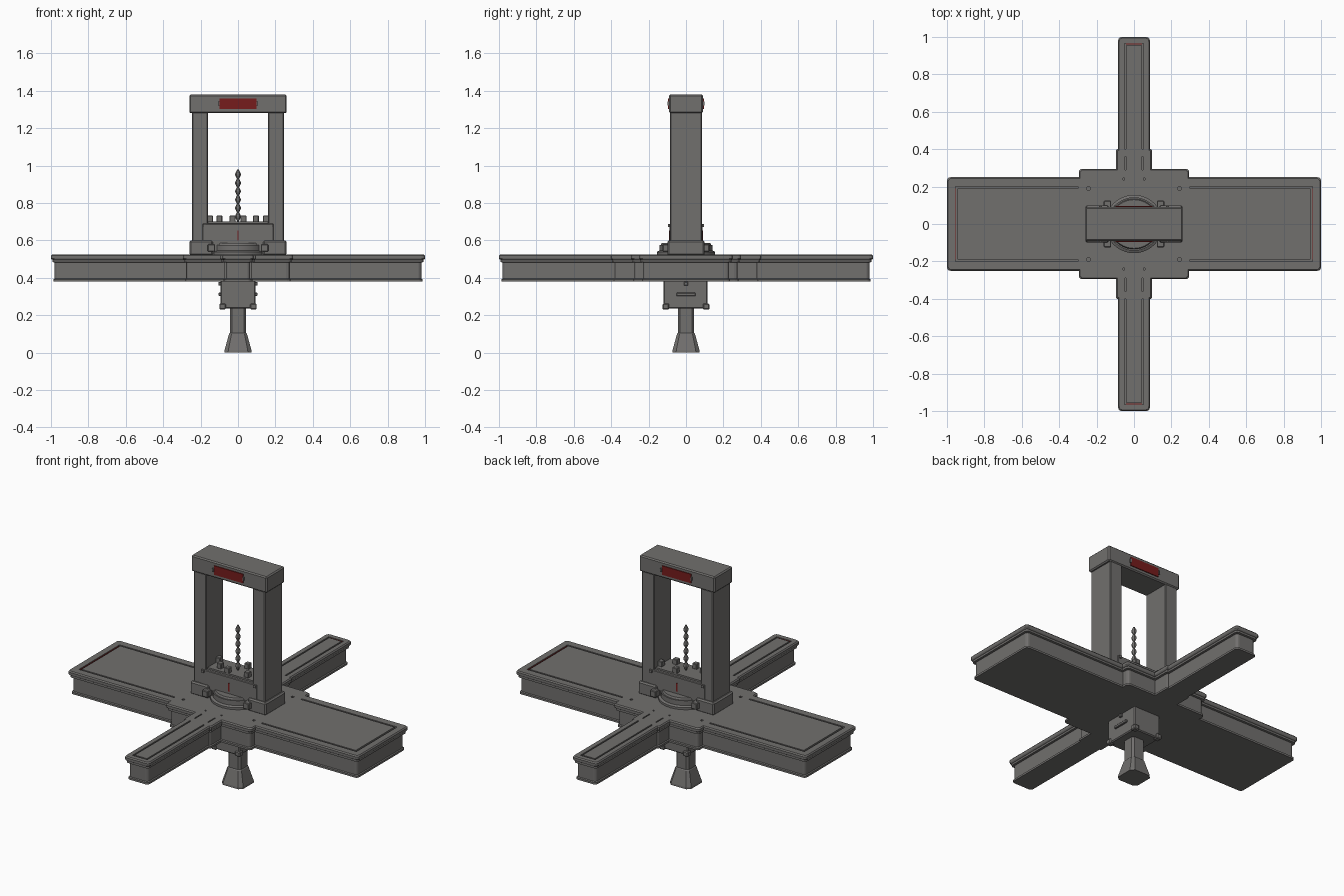
import bpy, bmesh, math

cube = bpy.data.objects.get("Cube")
if cube:
    bpy.data.objects.remove(cube, do_unlink=True)


def material(name, rgb):
    m = bpy.data.materials.new(name)
    m.use_nodes = True
    m.diffuse_color = (*rgb, 1)
    m.node_tree.nodes["Principled BSDF"].inputs["Base Color"].default_value = (*rgb, 1)
    return m


GREY = material("warm grey", (0.165, 0.16, 0.155))
RED = material("dark red", (0.18, 0.012, 0.012))


def finish(name, bm, mat=GREY, bevel=0):
    bmesh.ops.recalc_face_normals(bm, faces=bm.faces)
    mesh = bpy.data.meshes.new(name)
    bm.to_mesh(mesh)
    bm.free()
    mesh.materials.append(mat)
    ob = bpy.data.objects.new(name, mesh)
    bpy.context.collection.objects.link(ob)
    if bevel:
        mod = ob.modifiers.new("bevel", "BEVEL")
        mod.width, mod.segments = bevel, 1
    return ob


def add_box(bm, x0, x1, y0, y1, z0, z1):
    verts = bmesh.ops.create_cube(bm, size=1)["verts"]
    for v in verts:
        v.co = (x1 if v.co.x > 0 else x0, y1 if v.co.y > 0 else y0, z1 if v.co.z > 0 else z0)


def box(name, *bounds, mat=GREY, bevel=0):
    bm = bmesh.new()
    add_box(bm, *bounds)
    return finish(name, bm, mat, bevel)


def loft(name, rings):
    """Skin a stack of equal-length rings and cap both ends."""
    bm = bmesh.new()
    loops = [[bm.verts.new(p) for p in ring] for ring in rings]
    for a, b in zip(loops, loops[1:]):
        for i in range(len(a)):
            j = (i + 1) % len(a)
            bm.faces.new((a[i], a[j], b[j], b[i]))
    bm.faces.new(loops[0])
    bm.faces.new(loops[-1])
    return finish(name, bm)


def lathe(name, profile, sides):
    ob = loft(name, [[(r * math.cos(math.tau * i / sides), r * math.sin(math.tau * i / sides), z)
                      for i in range(sides)] for r, z in profile])
    for o in bpy.context.selected_objects:
        o.select_set(False)
    ob.select_set(True)
    bpy.context.view_layer.objects.active = ob
    bpy.ops.object.shade_smooth_by_angle(angle=0.6)
    return ob


# Cross-shaped deck: one quadrant of the stepped outline, mirrored round
def cross_ring(inset, z):
    quad = []
    steps = [(1, .25), (.295, .295), (.095, .4), (.085, 1)]
    for k, (x, y) in enumerate(steps):
        x, y = x - inset, y - inset
        r = .006 if k == 2 else .018
        if k:
            quad.append((x, steps[k - 1][1] - inset))
        for a in (0, 30, 60, 90):
            t = math.radians(a)
            quad.append((x - r + r * math.cos(t), y - r + r * math.sin(t)))
    left = [(-x, y) for x, y in reversed(quad)]
    half = quad + left
    return [(x, y, z) for x, y in half + [(-x, -y) for x, y in half]]


deck_profile = [(.014, .38), (.014, .392), (.02, .396), (.02, .482), (.008, .484), (.008, .496),
                (.003, .499), (0, .504), (0, .518), (.006, .525)]
deck = loft("deck", [cross_ring(i, z) for i, z in deck_profile])

# Grooves outlining the panels on the deck
bm = bmesh.new()
top, floor = .54, .515
for s in (-1, 1):
    for t in (-1, 1):
        def groove(x0, x1, y0, y1):
            add_box(bm, *sorted((s * x0, s * x1)), *sorted((t * y0, t * y1)), floor, top)
        groove(.30, .955, .19, .20)
        groove(.235, .25, .183, .198)
        groove(.042, .051, .40, .965)
        groove(.042, .049, .29, .36)
        groove(.05, .06, .235, .245)
    add_box(bm, *sorted((s * .943, s * .955)), -.2, .2, floor, top)
    add_box(bm, -.051, .051, *sorted((s * .955, s * .965)), floor, top)
cutter = finish("groove_cutter", bm)
cutter.hide_render = True
mod = deck.modifiers.new("grooves", "BOOLEAN")
mod.object, mod.operation, mod.solver, mod.use_self = cutter, "DIFFERENCE", "EXACT", True
graph = bpy.context.evaluated_depsgraph_get()
deck_mesh = bpy.data.meshes.new_from_object(deck.evaluated_get(graph))
deck.modifiers.clear()
deck.data = deck_mesh
bpy.data.objects.remove(cutter, do_unlink=True)

for s, side in ((-1, "right"), (1, "left")):
    # Red light strips at the groove ends
    box(side + "_wing_light", *sorted((s * .951, s * .955)), -.19, .19, .514, .521, mat=RED)
    # Gate legs
    box(side + "_gate_foot", *sorted((s * .135, s * .26)), -.1, .1, .52, .6, bevel=.008)
    box(side + "_pillar", *sorted((s * .16, s * .245)), -.085, .085, .59, 1.285, bevel=.005)

# Gate beam
box("gate_beam", -.26, .26, -.09, .09, 1.28, 1.38, bevel=.007)

# Plinth between the pillars
box("plinth", -.192, .192, -.088, .088, .52, .69, bevel=.004)
box("plinth_cap", -.16, .16, -.07, .07, .688, .7)

for s, end in ((-1, "front"), (1, "back")):
    def span(a, b):
        return sorted((s * a, s * b))
    box(end + "_arm_light", -.042, .042, *span(.961, .965), .514, .521, mat=RED)
    box(end + "_sign", -.1, .1, *span(.088, .095), 1.302, 1.358, mat=RED)
    box(end + "_plinth_slit", -.004, .004, *span(.086, .091), .6, .652, mat=RED)
    for t in (-1, 1):
        box(end + "_sign_clip", *sorted((t * .1, t * .108)), *span(.088, .1), 1.32, 1.342)
        box(end + "_ring_bracket", *sorted((t * .122, t * .162)), *span(.08, .125), .54, .58, bevel=.004)
        box(end + "_plinth_bolt", *sorted((t * .17, t * .186)), *span(.086, .096), .672, .688)

# Cubes standing around the rod
for x, y in ((-.15, .03), (-.03, -.055), (.095, -.04), (.15, .03), (-.1, -.03), (.03, .055)):
    box("plinth_cube", x - .016, x + .016, y - .016, y + .016, .698, .732, bevel=.003)

# Round pedestal
lathe("pedestal", [(.156, .52), (.156, .538), (.143, .545), (.143, .575), (.135, .575),
                   (.13, .586), (.1, .586)], 40)

# Beaded rod
beads, pitch = 6, .045
rod = [(.005, .695)]
for i in range(beads):
    z = .705 + i * pitch
    rod += [(.006, z), (.016, z + pitch * .45), (.016, z + pitch * .55)]
rod.append((.004, .98))
lathe("beaded_rod", rod, 6)

# Engine housing under the deck
box("housing", -.093, .093, -.12, .115, .235, .385, bevel=.006)
for s in (-1, 1):
    for t in (-1, 1):
        box("housing_corner", *sorted((s * .065, s * .1)), *sorted((t * .09, t * .125)), .23, .262, bevel=.005)
    box("housing_bar", *sorted((s * .09, s * .104)), -.052, .052, .303, .32, bevel=.003)
    box("housing_bolt", *sorted((s * .09, s * .104)), -.011, .011, .358, .378, bevel=.003)


# Stem with flared foot
def chamfered_square(h, z):
    c = h * .72
    return [(h, -c, z), (h, c, z), (c, h, z), (-c, h, z), (-h, c, z), (-h, -c, z), (-c, -h, z), (c, -h, z)]


loft("stem", [chamfered_square(h, z) for h, z in ((.073, 0), (.072, .012), (.048, .1), (.044, .105), (.044, .24))])
